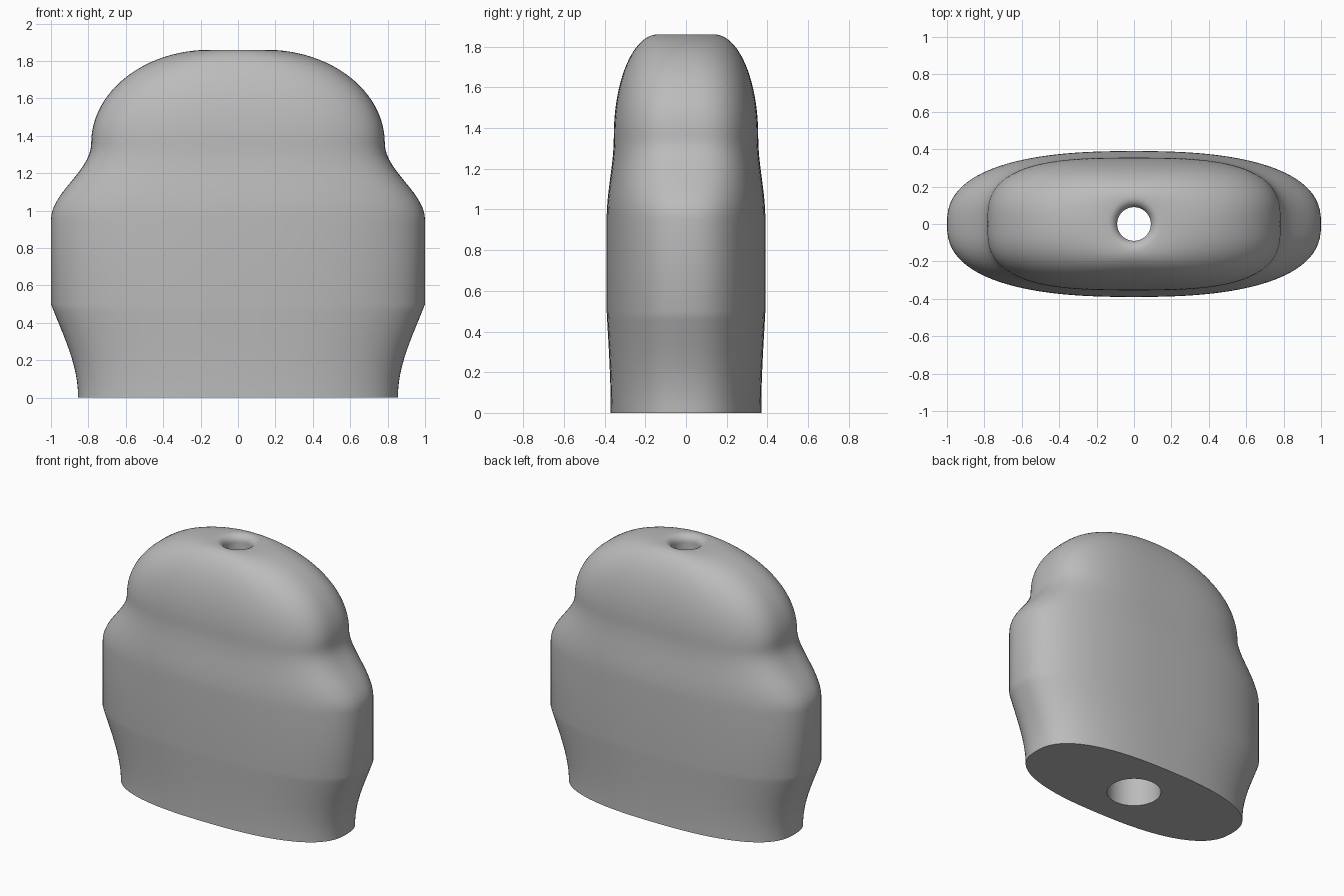
import bpy, bmesh
from math import sin, cos, pi

cube = bpy.data.objects.get("Cube")
if cube:
    bpy.data.objects.remove(cube, do_unlink=True)

SIDES = 96

grey = bpy.data.materials.new("mid grey")
grey.use_nodes = True
colour = (0.5, 0.5, 0.5, 1)
grey.diffuse_color = colour
grey.node_tree.nodes["Principled BSDF"].inputs["Base Color"].default_value = colour


def mix(a, b, t):
    return a + (b - a) * t


def ring(bm, rx, ry, z, power):
    """One superellipse cross-section."""
    def bend(v):
        return (1 if v >= 0 else -1) * abs(v) ** (2 / power)
    return [bm.verts.new((rx * bend(cos(a)), ry * bend(sin(a)), z))
            for a in (2 * pi * i / SIDES for i in range(SIDES))]


def ease(t):
    return sin(t * pi / 2) ** 2


sections = []  # half width, half depth, height, roundness
# Flared foot
for i in range(13):
    t = i / 12
    e = 1 - cos(t * pi * 0.62)
    e /= 1 - cos(pi * 0.62)
    sections.append((mix(0.855, 1, e), mix(0.37, 0.39, e), 0.5 * t, 2.5))
# Straight waist, then shoulder narrowing to the neck
for i in range(15):
    t = i / 14
    e = ease(t)
    sections.append((mix(1, 0.785, e), mix(0.39, 0.355, e),
                     mix(0.95, 1.36, t), mix(2.5, 3, e)))
# Domed crown
for i in range(1, 25):
    a = i / 24 * pi / 2
    c = cos(a)
    sections.append((0.15 + 0.635 * c, 0.14 + 0.215 * c, 1.36 + 0.5 * sin(a), 2 + c))
# Rounded lip into the narrow hole
for i in range(1, 9):
    a = i / 8 * pi / 2
    r = 0.14 - 0.05 * sin(a)
    sections.append((r, r, 1.81 + 0.05 * cos(a), 2))
# Stepped bore down to the wide opening in the base
sections += [(0.09, 0.09, 1.2, 2), (0.18, 0.18, 1.2, 2), (0.18, 0.18, 0, 2)]

bm = bmesh.new()
rings = [ring(bm, *s) for s in sections]
for low, high in zip(rings, rings[1:] + rings[:1]):
    for i in range(SIDES):
        j = (i + 1) % SIDES
        bm.faces.new((low[i], low[j], high[j], high[i]))
bmesh.ops.recalc_face_normals(bm, faces=bm.faces)
mesh = bpy.data.meshes.new("bored_body")
bm.to_mesh(mesh)
bm.free()
mesh.materials.append(grey)

body = bpy.data.objects.new("bored_body", mesh)
bpy.context.collection.objects.link(body)
bpy.context.view_layer.objects.active = body
body.select_set(True)
bpy.ops.object.shade_smooth_by_angle(angle=0.7)
